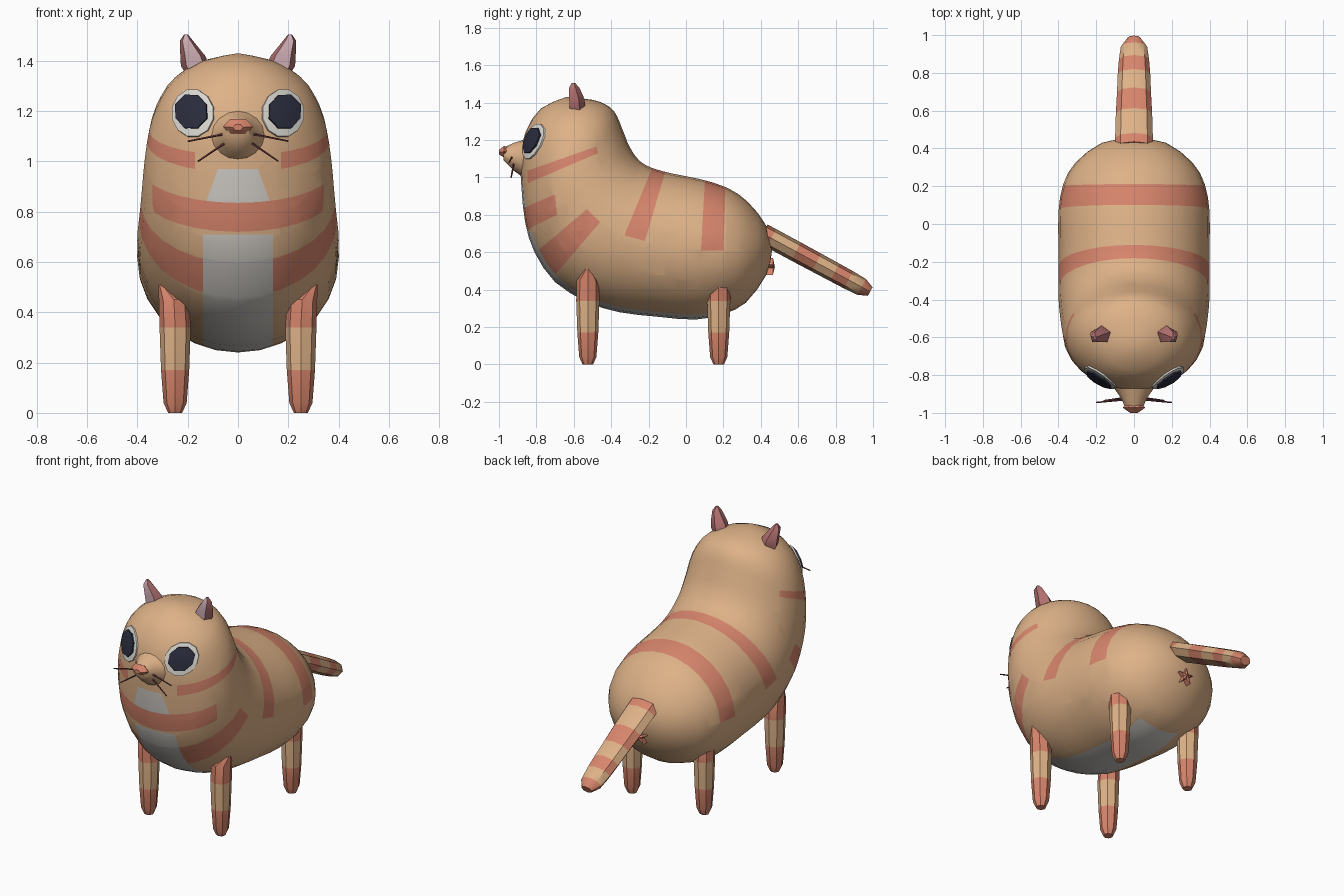
import bpy, bmesh, math
from mathutils import Vector
from mathutils.bvhtree import BVHTree

if "Cube" in bpy.data.objects:
    bpy.data.objects.remove(bpy.data.objects["Cube"])


def material(name, rgb):
    m = bpy.data.materials.new(name)
    m.diffuse_color = (*rgb, 1)
    m.use_nodes = True
    m.node_tree.nodes["Principled BSDF"].inputs["Base Color"].default_value = m.diffuse_color
    return m


TAN = material("tan fur", (0.73, 0.445, 0.246))
STRIPE = material("orange stripe", (0.68, 0.235, 0.15))
WHITE = material("white fur", (0.62, 0.59, 0.55))
EYE = material("eye white", (0.72, 0.70, 0.65))
PUPIL = material("dark pupil", (0.025, 0.026, 0.048))
EAR = material("ear back", (0.47, 0.17, 0.17))
INNER = material("ear inside", (0.62, 0.42, 0.46))
WHISKER = material("whisker", (0.17, 0.05, 0.06))


def finish(name, bm, mats, rule=None, angle=40, fix=True):
    """Turn a bmesh into a shaded object, colouring faces by rule(centre, normal)."""
    if fix:
        bmesh.ops.recalc_face_normals(bm, faces=bm.faces)
    if rule:
        for f in bm.faces:
            f.material_index = rule(f.calc_center_median(), f.normal)
    me = bpy.data.meshes.new(name)
    bm.to_mesh(me)
    bm.free()
    for m in mats:
        me.materials.append(m)
    me.shade_smooth()
    me.set_sharp_from_angle(angle=math.radians(angle))
    ob = bpy.data.objects.new(name, me)
    bpy.context.collection.objects.link(ob)
    return ob


def loft(rings, seg):
    """Skin elliptical rings given as (centre, half axis, half axis)."""
    bm = bmesh.new()
    loops = []
    for c, u, v in rings:
        c, u, v = Vector(c), Vector(u), Vector(v)
        loops.append([bm.verts.new(c + u * math.cos(a) + v * math.sin(a))
                      for a in (2 * math.pi * i / seg for i in range(seg))])
    for a, b in zip(loops, loops[1:]):
        for i in range(seg):
            j = (i + 1) % seg
            bm.faces.new((a[i], a[j], b[j], b[i]))
    bm.faces.new(loops[0][::-1])
    bm.faces.new(loops[-1])
    bmesh.ops.remove_doubles(bm, verts=bm.verts, dist=1e-5)
    return bm


# Body: back y, back z, belly/chest y, belly/chest z, half width, rump to crown
profile = [
    (0.46, 0.61, 0.46, 0.61, 0), (0.43, 0.74, 0.43, 0.48, 0.17),
    (0.33, 0.87, 0.32, 0.33, 0.31), (0.22, 0.945, 0.2, 0.27, 0.375),
    (0.08, 0.99, 0.05, 0.24, 0.40), (-0.07, 1.02, -0.15, 0.255, 0.40),
    (-0.18, 1.05, -0.36, 0.28, 0.40), (-0.25, 1.09, -0.53, 0.335, 0.40),
    (-0.30, 1.16, -0.70, 0.44, 0.39), (-0.325, 1.22, -0.81, 0.60, 0.38),
    (-0.345, 1.27, -0.86, 0.76, 0.37), (-0.365, 1.32, -0.88, 0.95, 0.35),
    (-0.39, 1.36, -0.885, 1.12, 0.31), (-0.43, 1.39, -0.855, 1.25, 0.255),
    (-0.50, 1.415, -0.775, 1.37, 0.15), (-0.64, 1.43, -0.64, 1.43, 0)]


def smooth_profile(p):
    out = []
    for i in range(len(p) - 1):
        q = [p[max(i - 1, 0)], p[i], p[i + 1], p[min(i + 2, len(p) - 1)]]
        out.append(p[i])
        out.append([(9 * (b + c) - a - d) / 16 for a, b, c, d in zip(*q)])
    return out + [p[-1]]


rings = [((0, (ty + by) / 2, (tz + bz) / 2), (0, (ty - by) / 2, (tz - bz) / 2), (w, 0, 0))
         for ty, tz, by, bz, w in smooth_profile(profile)]
bm = loft(rings, 28)
surface = BVHTree.FromBMesh(bm)

# Fur patches: material slot, side outline (y, z), least |x|, greatest |x|
patches = [
    (1, [(-.95, 1.0), (-.48, 1.165), (-.47, 1.13), (-.95, .925)], .17, 1),
    (1, [(-.95, .80), (-.70, .91), (-.69, .80), (-.95, .67)], 0, 1),
    (1, [(-.85, .56), (-.53, .83), (-.46, .76), (-.75, .42)], .14, 1),
    (1, [(-.33, .69), (-.22, .66), (-.09, 1.1), (-.16, 1.1)], 0, 1),
    (1, [(.08, .61), (.20, .61), (.215, 1.05), (.105, 1.05)], 0, 1),
    (2, [(-1, .71), (-.75, .71), (.22, .35), (.22, .1), (-1, .1)], 0, .14),
    (2, [(-1, .97), (-.7, .97), (-.7, .82), (-1, .82)], 0, .13)]


def inside(poly, y, z, pad=0.0):
    sides = [(b[0] - a[0]) * (z - a[1]) - (b[1] - a[1]) * (y - a[0])
             for a, b in zip(poly, poly[1:] + poly[:1])]
    return min(sides) >= -pad or max(sides) <= pad


def cut(co, no, poly):
    ys, zs = zip(*poly)
    faces = [f for f in bm.faces
             if min(v.co.y for v in f.verts) <= max(ys) and max(v.co.y for v in f.verts) >= min(ys)
             and min(v.co.z for v in f.verts) <= max(zs) and max(v.co.z for v in f.verts) >= min(zs)]
    geom = set(faces)
    for f in faces:
        geom.update(f.verts)
        geom.update(f.edges)
    bmesh.ops.bisect_plane(bm, geom=list(geom), dist=1e-4, plane_co=co, plane_no=no)


SLOPE = 0.05 / 0.14        # slanted sides of the chest patch
for slot, poly, lo, hi in patches:
    for a, b in zip(poly, poly[1:] + poly[:1]):
        cut((0, *a), (0, b[1] - a[1], a[0] - b[0]), poly)
    for s in (-1, 1):
        if hi == .13:
            cut((s * .13, 0, .83), (s, 0, SLOPE), poly)
        elif lo or hi < 1:
            cut((s * (lo or hi), 0, 0), (1, 0, 0), poly)


def fur(c, n):
    for slot, poly, lo, hi in patches:
        limit = .13 - (c.z - .83) * SLOPE if hi == .13 else hi
        if lo <= abs(c.x) <= limit and inside(poly, c.y, c.z):
            return slot
    return 0


finish("body", bm, [TAN, STRIPE, WHITE], fur, 60)

# Snout and nose
snout = [(-.76, .19, .15, 1.10), (-.87, .105, .10, 1.10), (-.92, .07, .075, 1.11),
         (-.975, .045, .035, 1.125)]
finish("snout", loft([((0, y, z), (rx, 0, 0), (0, 0, rz)) for y, rx, rz, z in snout], 16),
       [TAN], angle=60)
nose = [(-.94, .03, .02, 1.135), (-.972, .06, .036, 1.138), (-1.0, .02, .014, 1.135)]
finish("nose", loft([((0, y, z), (rx, 0, 0), (0, 0, rz)) for y, rx, rz, z in nose], 6), [STRIPE])


# Eyes: thin discs laid on the face
def face_disc(name, cx, cz, rx, rz, seg, lift, mat):
    bm = bmesh.new()

    def point(x, z, up):
        hit, no, *_ = surface.ray_cast(Vector((x, -2, z)), Vector((0, 1, 0)))
        if no.y > 0:
            no = -no
        return bm.verts.new(hit + no * up)
    mid = point(cx, cz, lift)
    loops = []
    for r, up in ((.5, lift), (.94, lift), (1, -.01)):
        loops.append([point(cx + rx * r * math.cos(a), cz + rz * r * math.sin(a), up)
                      for a in (2 * math.pi * (i + .5) / seg for i in range(seg))])
    for i in range(seg):
        j = (i + 1) % seg
        bm.faces.new((mid, loops[0][i], loops[0][j]))
        for a, b in zip(loops, loops[1:]):
            bm.faces.new((a[i], b[i], b[j], a[j]))
    finish(name, bm, [mat], fix=False)


for side, s in (("left", 1), ("right", -1)):
    face_disc(side + "_eye", s * .177, 1.19, .087, .099, 12, .009, EYE)
    face_disc(side + "_pupil", s * .18, 1.195, .068, .073, 8, .017, PUPIL)

    # Ears: lighter on the front
    ear = [(.15, -.585, 1.33, .05, .045), (.17, -.585, 1.38, .06, .047),
           (.18, -.588, 1.42, .052, .045), (.205, -.60, 1.48, .027, .03), (.207, -.603, 1.505, .008, .01)]
    finish(side + "_ear",
           loft([((s * x, y, z), (0, ry, 0), (s * rx, 0, 0)) for x, y, z, rx, ry in ear], 5),
           [EAR, INNER], lambda c, n: int(n.y < -.4))

    # Whiskers
    for k, (a, b) in enumerate([((.05, -.93, 1.11), (.20, -.945, 1.08)),
                                ((.05, -.92, 1.075), (.16, -.935, 1.0))]):
        a, b = [Vector((s * p[0], p[1], p[2])) for p in (a, b)]
        u = (b - a).cross(Vector((0, 1, 0))).normalized() * .005
        finish(f"{side}_whisker_{k + 1}", loft([(a, u, (0, .005, 0)), (b, u * .7, (0, .004, 0))], 5),
               [WHISKER])

    # Legs with a plain band between coloured sock and thigh
    leg = [(.25, .0, .028), (.25, .04, .046), (.25, .17, .056), (.25, .34, .062),
           (.255, .45, .06), (.31, .52, .006)]
    for end, y in (("front", -.525), ("back", .175)):
        finish(f"{end}_{side}_leg",
               loft([((s * x, y, z), (r, 0, 0), (0, r, 0)) for x, z, r in leg], 8),
               [TAN, STRIPE], lambda c, n: int(not .17 < c.z < .34))

# Tail: flattened banded tube sloping down
start, tip = Vector((0, .41, .70)), Vector((0, .985, .39))
across = Vector((0, .475, .88)).normalized()
steps = [(0, .10, .055), (.08, .10, .055), (.31, .096, .055), (.50, .09, .054), (.67, .086, .053),
         (.80, .08, .052), (.92, .07, .048), (1.0, .035, .026)]
bands = [t for t, *_ in steps[1:7]]
axis = tip - start


def tail_band(c, n):
    t = (c - start).dot(axis) / axis.length_squared
    return int(sum(t > b for b in bands) % 2 == 0)


finish("tail", loft([(start + axis * t, (rx, 0, 0), across * rz) for t, rx, rz in steps], 8),
       [TAN, STRIPE], tail_band)

# Small star mark under the tail
bm = bmesh.new()
rim = []
for i in range(10):
    a, r = math.pi * i / 5 + math.pi / 2, (.05, .018)[i % 2]
    rim.append((r * math.cos(a), .52 + r * math.sin(a)))
back = [bm.verts.new((x, .465, z)) for x, z in rim]
front = [bm.verts.new((x, .42, z)) for x, z in rim]
hub = bm.verts.new((0, .475, .52))
for i in range(10):
    j = (i + 1) % 10
    bm.faces.new((hub, back[i], back[j]))
    bm.faces.new((back[i], front[i], front[j], back[j]))
bm.faces.new(front)
finish("star_mark", bm, [STRIPE])
